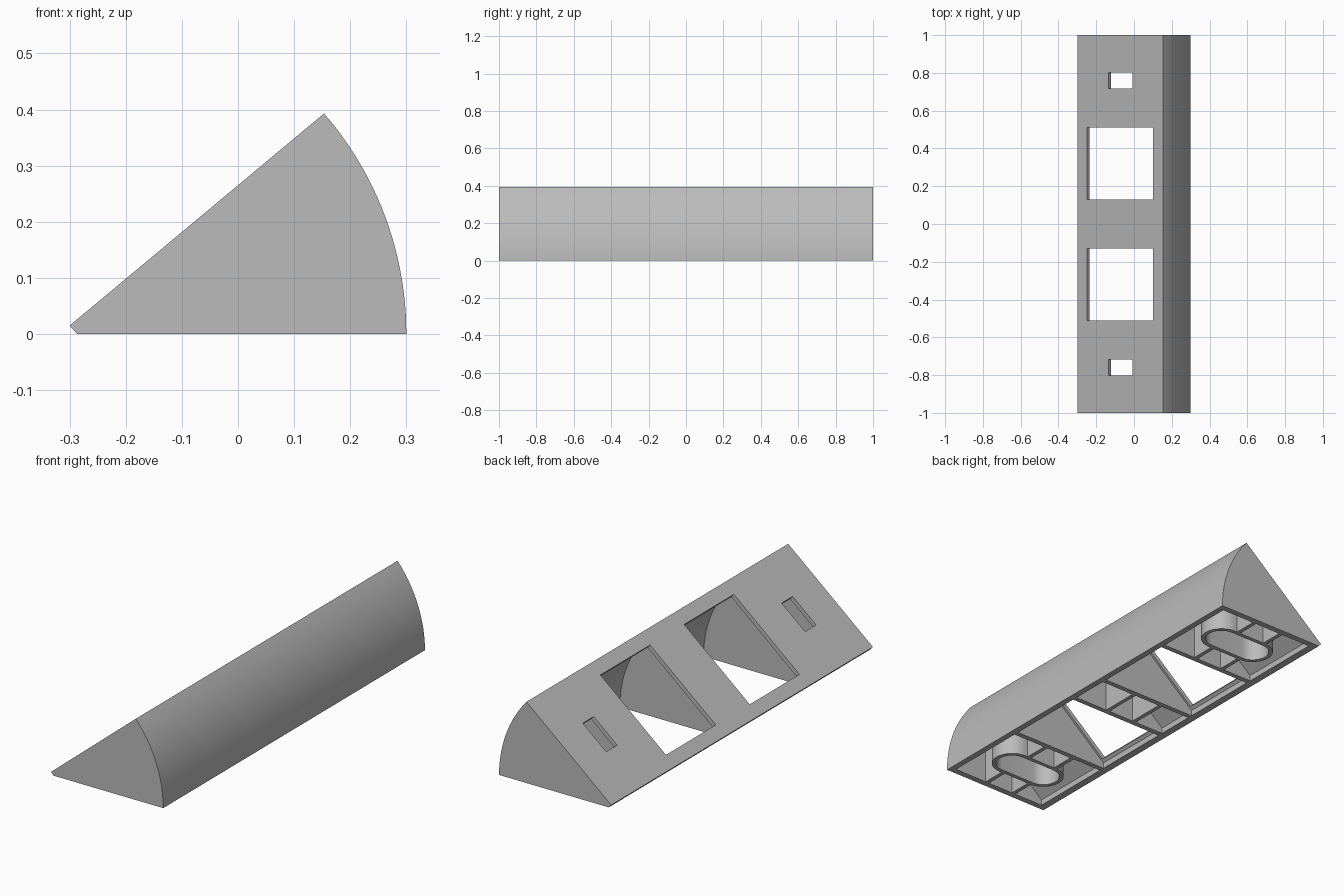
import bpy, bmesh
from math import sin, cos, pi, radians, asin, sqrt
from mathutils import Matrix, Vector

if "Cube" in bpy.data.objects:
    bpy.data.objects.remove(bpy.data.objects["Cube"], do_unlink=True)

SLOPE = radians(40)
PIVOT = -0.3            # centre of the curved face
WALL = 0.03
SLOT_Y = 0.76

grey = bpy.data.materials.new("plain grey")
grey.use_nodes = True
grey.diffuse_color = (0.5, 0.5, 0.5, 1)
grey.node_tree.nodes["Principled BSDF"].inputs["Base Color"].default_value = (0.5, 0.5, 0.5, 1)


def extrude(name, points, offset):
    """Solid from a closed outline pushed along an offset."""
    bm = bmesh.new()
    face = bm.faces.new([bm.verts.new(p) for p in points])
    grown = bmesh.ops.extrude_face_region(bm, geom=[face])["geom"]
    bmesh.ops.translate(bm, vec=offset, verts=[g for g in grown if isinstance(g, bmesh.types.BMVert)])
    bmesh.ops.recalc_face_normals(bm, faces=bm.faces)
    mesh = bpy.data.meshes.new(name)
    bm.to_mesh(mesh)
    bm.free()
    mesh.materials.append(grey)
    obj = bpy.data.objects.new(name, mesh)
    bpy.context.collection.objects.link(obj)
    return obj


def prism(name, profile, y0, y1):
    return extrude(name, [(x, y0, z) for x, z in profile], (0, y1 - y0, 0))


def box(name, x0, x1, y0, y1, z0, z1):
    return prism(name, [(x0, z0), (x1, z0), (x1, z1), (x0, z1)], y0, y1)


def stadium(name, cx, cy, half, r, z0, z1):
    pts = []
    for side in (1, -1):
        for i in range(17):
            a = -pi / 2 + pi * i / 16
            pts.append((cx + side * (half + r * cos(a)), cy + side * r * sin(a), z0))
    return extrude(name, pts, (0, 0, z1 - z0))


def combine(target, tool, operation="DIFFERENCE"):
    """Apply a boolean and throw the tool away."""
    mod = target.modifiers.new("cut", "BOOLEAN")
    mod.operation, mod.solver, mod.object = operation, "EXACT", tool
    bpy.context.view_layer.objects.active = target
    bpy.ops.object.modifier_apply(modifier=mod.name)
    bpy.data.objects.remove(tool, do_unlink=True)


def slope_z(x):
    return 0.015 + (x - PIVOT) * sin(SLOPE) / cos(SLOPE)


def arc(radius, a0, a1, n=24):
    return [(PIVOT + radius * cos(a0 + (a1 - a0) * i / n),
             radius * sin(a0 + (a1 - a0) * i / n)) for i in range(n + 1)]


# Outer wedge and the cavity inside its walls
outer = [(-0.3, 0.015), (-0.287, 0)] + arc(0.6, 0, asin(0.393 / 0.6))
drop = 0.022 / cos(SLOPE)
inner_r = 0.6 - WALL
top_angle = SLOPE + asin((0.015 - drop) * cos(SLOPE) / inner_r)
inner = ([(-0.25, slope_z(-0.25) - drop), (-0.25, -0.05), (PIVOT + inner_r, -0.05)]
         + arc(inner_r, 0, top_angle))

body = prism("wedge_housing", outer, -1, 1)

# Middle bay with two ribs
middle = prism("middle_bay", inner, -0.095, 0.095)
for x in (0.08, -0.08):
    combine(middle, box("rib", x - 0.01, x + 0.01, -0.2, 0.2, -0.1, 0.5))
combine(body, middle)

for s in (1, -1):
    # Open bay and its window through the sloping face
    lo, hi = sorted((s * 0.12, s * 0.52))
    combine(body, prism("open_bay", inner, lo, hi))
    along = Vector((cos(SLOPE), 0, sin(SLOPE)))
    across = Vector((-sin(SLOPE), 0, cos(SLOPE)))

    def slope_cut(x0, x1, cy, half):
        ends = [Vector((x, cy - half, slope_z(x))) for x in (x0, x1)]
        pts = [ends[0] - across * 0.05, ends[1] - across * 0.05,
               ends[1] + across * 0.05, ends[0] + across * 0.05]
        combine(body, extrude("window", pts, (0, 2 * half, 0)))

    slope_cut(-0.25, 0.10, s * 0.32, 0.19)

    # End bay with ribs around a rounded tube
    lo, hi = sorted((s * 0.545, s * 0.97))
    bay = prism("end_bay", inner, lo, hi)
    for x in (0.08, -0.08):
        combine(bay, box("rib", x - 0.01, x + 0.01, lo - 0.1, hi + 0.1, -0.1, 0.5))
    combine(bay, stadium("tube", 0.01, s * SLOT_Y, 0.095, 0.095, -0.1, 0.5))
    combine(body, bay)
    bore = stadium("bore", 0.01, s * SLOT_Y, 0.095, 0.075, -0.04, 0.5)
    combine(bore, prism("limit", inner, s * SLOT_Y - 0.2, s * SLOT_Y + 0.2), "INTERSECT")
    combine(body, bore)
    slope_cut(-0.135, -0.01, s * SLOT_Y, 0.042)

# Smooth curves, crisp edges
bpy.ops.object.select_all(action="DESELECT")
body.select_set(True)
bpy.context.view_layer.objects.active = body
bpy.ops.object.shade_smooth_by_angle(angle=radians(30))
